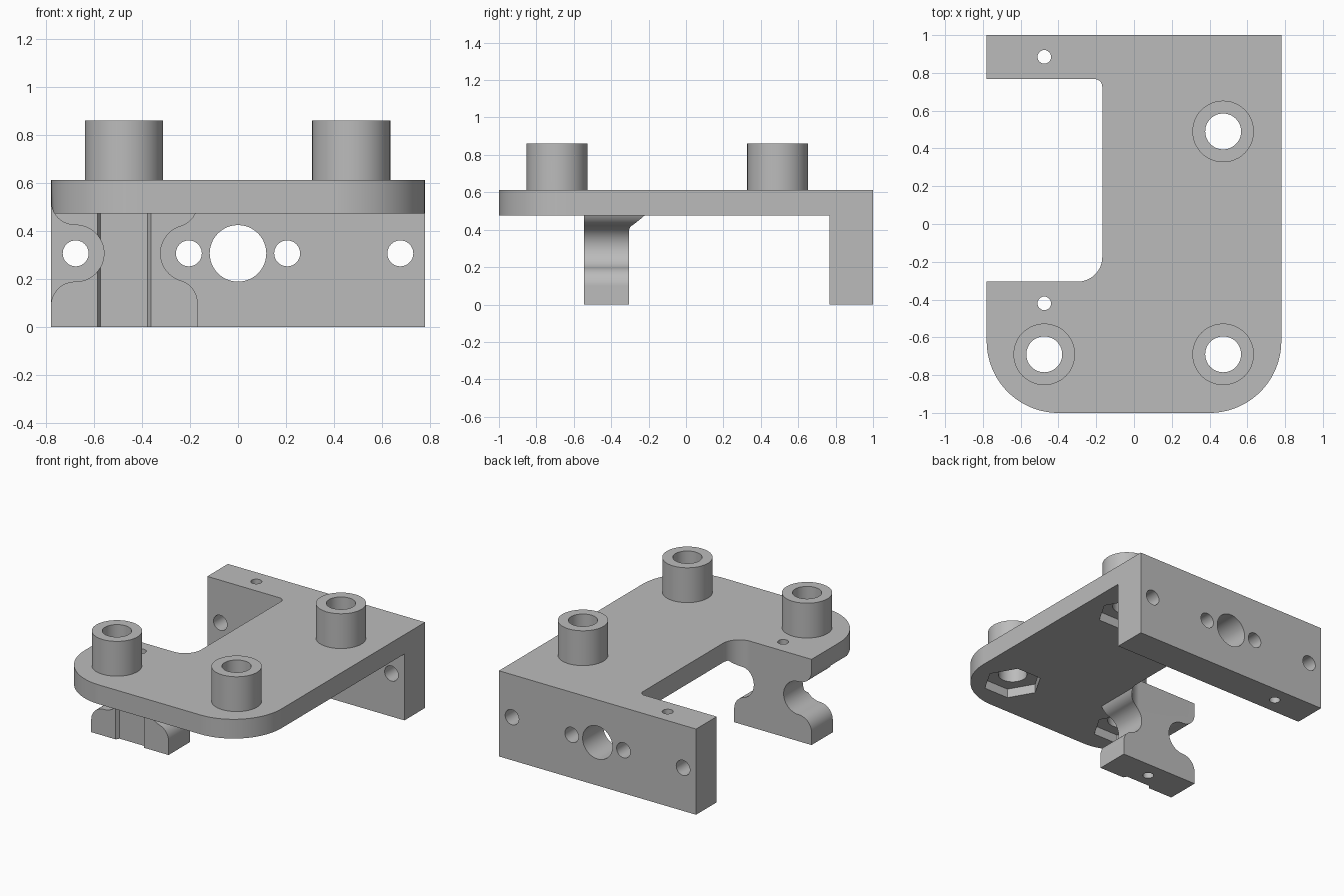
import bpy
import bmesh
from math import radians, cos, sin, asin, atan2, degrees

if "Cube" in bpy.data.objects:
    bpy.data.objects.remove(bpy.data.objects["Cube"])

grey = bpy.data.materials.new("plain_grey")
grey.use_nodes = True
grey.diffuse_color = (0.5, 0.5, 0.5, 1)
grey.node_tree.nodes["Principled BSDF"].inputs["Base Color"].default_value = (0.5, 0.5, 0.5, 1)


def arc(cx, cy, r, start, end, n=16):
    """Points along an arc, angles in degrees."""
    steps = [radians(start + (end - start) * i / n) for i in range(n + 1)]
    return [(cx + r * cos(a), cy + r * sin(a)) for a in steps]


def circle(cx, cy, r, n=48):
    return arc(cx, cy, r, 0, 360 - 360 / n, n - 1)


def rect(x0, y0, x1, y1):
    return [(x0, y0), (x1, y0), (x1, y1), (x0, y1)]


def prism(name, outline, low, high, axis="z"):
    """Extrude an outline along z, or an x-z outline along y."""
    bm = bmesh.new()
    ends = []
    for h in (low, high):
        ends.append([bm.verts.new((a, b, h) if axis == "z" else (a, h, b)) for a, b in outline])
    bm.faces.new(ends[0])
    bm.faces.new(ends[1])
    n = len(outline)
    for i in range(n):
        j = (i + 1) % n
        bm.faces.new((ends[0][i], ends[0][j], ends[1][j], ends[1][i]))
    bmesh.ops.recalc_face_normals(bm, faces=bm.faces)
    mesh = bpy.data.meshes.new(name)
    bm.to_mesh(mesh)
    bm.free()
    mesh.materials.append(grey)
    obj = bpy.data.objects.new(name, mesh)
    bpy.context.collection.objects.link(obj)
    return obj


def combine(target, tool, operation):
    """Apply an exact boolean and discard the tool."""
    mod = target.modifiers.new("combine", "BOOLEAN")
    mod.operation = operation
    mod.solver = "EXACT"
    mod.object = tool
    bpy.context.view_layer.objects.active = target
    bpy.ops.object.modifier_apply(modifier=mod.name)
    bpy.data.objects.remove(tool)


BOTTOM, TOP = 0.475, 0.613
HALF = 0.78
NOTCH_X, NOTCH_FRONT, NOTCH_BACK = -0.168, -0.305, 0.767
PIN_Z = 0.308
bolts = [(0.472, 0.49), (0.472, -0.69), (-0.475, -0.69)]

# Top plate with rounded front corners and a side notch
corner_r = 0.13
notch_corner = arc(NOTCH_X - corner_r, NOTCH_FRONT + corner_r, corner_r, 0, -90)
outline = [(-HALF, 1), (-HALF, NOTCH_BACK)]
outline += arc(NOTCH_X - 0.04, NOTCH_BACK - 0.04, 0.04, 90, 0, 8)
outline += notch_corner + [(-HALF, NOTCH_FRONT)]
outline += arc(-0.4, -0.62, 0.38, 180, 270, 24)
outline += arc(0.4, -0.62, 0.38, 270, 360, 24) + [(HALF, 1)]
body = prism("mounting_bracket", outline, BOTTOM, TOP)


# Concave clamp grooves: a round waist blended into rounded lips
def groove(name, cx, edge, side, top):
    lip, waist = 0.1, 0.118
    lip_x = edge - side * lip
    dx = cx - lip_x
    dz = ((lip + waist) ** 2 - dx * dx) ** 0.5
    blend = degrees(atan2(dz, side * dx))
    # Built for a right hand edge, then flipped by side
    lower = arc(side * lip_x, PIN_Z - dz, lip, 0, blend)
    middle = arc(side * cx, PIN_Z, waist, blend + 180, 180, 16)
    upper_z = PIN_Z + dz
    stop = degrees(asin(max(-1, min(0, (top - upper_z) / lip))))
    middle += arc(side * cx, PIN_Z, waist, 180, 180 - blend, 16)[1:]
    upper = arc(side * lip_x, upper_z, lip, -blend, stop)
    pts = lower + middle[1:] + upper[1:]
    far = side * edge + 0.1
    pts += [(far, pts[-1][1]), (far, pts[0][1])]
    return prism(name, [(side * a, b) for a, b in pts], -0.8, 0, "y")


# Clamp block below the plate, with its flared inner corner
clamp = prism("clamp_block", rect(-HALF, -0.545, NOTCH_X, NOTCH_FRONT), 0, BOTTOM)
flare = prism("clamp_flare", notch_corner + [(-0.298, -0.4), (NOTCH_X, -0.4)], PIN_Z, BOTTOM)
combine(clamp, flare, "UNION")
combine(clamp, groove("right_groove", -0.205, NOTCH_X, 1, BOTTOM + 0.02), "DIFFERENCE")
combine(clamp, groove("left_groove", -0.677, -HALF, -1, TOP), "DIFFERENCE")
combine(body, groove("left_groove", -0.677, -HALF, -1, TOP), "DIFFERENCE")
combine(body, clamp, "UNION")

# Rear wall
combine(body, prism("rear_wall", rect(-HALF, NOTCH_BACK, HALF, 1), 0, TOP), "UNION")

# Bolt bosses with through holes and hexagonal nut pockets
for x, y in bolts:
    combine(body, prism("boss", circle(x, y, 0.163), 0.57, 0.862), "UNION")
for x, y in bolts:
    combine(body, prism("nut_pocket", circle(x, y, 0.195, 6), -0.1, 0.54), "DIFFERENCE")
    combine(body, prism("bolt_hole", circle(x, y, 0.095), 0.3, 1), "DIFFERENCE")

# Small vertical pin holes through clamp and wall
for y in (-0.42, 0.885):
    combine(body, prism("pin_hole", circle(-0.475, y, 0.036, 24), -0.1, 1), "DIFFERENCE")

# Holes through the rear wall
for x, r in ((0, 0.118), (-0.205, 0.054), (0.205, 0.054), (-0.677, 0.054), (0.677, 0.054)):
    combine(body, prism("wall_hole", circle(x, PIN_Z, r), 0.7, 1.1, "y"), "DIFFERENCE")

# Smooth curved surfaces while keeping edges sharp
bpy.ops.object.select_all(action="DESELECT")
body.select_set(True)
bpy.context.view_layer.objects.active = body
bpy.ops.object.shade_smooth_by_angle(angle=radians(30))
weighted = body.modifiers.new("even_normals", "WEIGHTED_NORMAL")
weighted.keep_sharp = True
